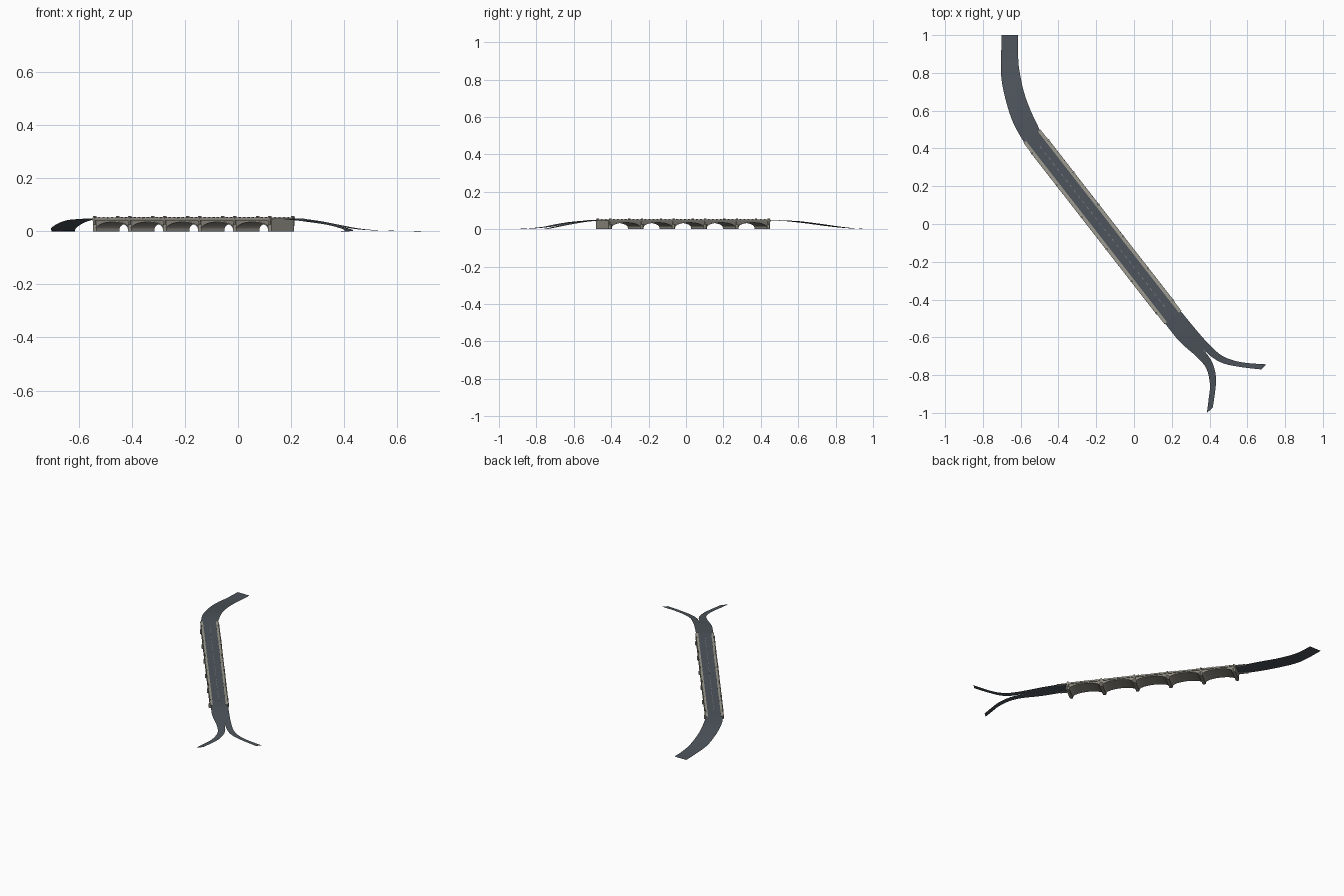
import bpy, bmesh, math
from mathutils import Vector, Matrix

if "Cube" in bpy.data.objects:
    bpy.data.objects.remove(bpy.data.objects["Cube"])

# Bridge frame: local x runs along the bridge, local y across it
ANG = math.atan2(-0.789, 0.614)
FRAME = Matrix.Translation((-0.167, -0.015, 0)) @ Matrix.Rotation(ANG, 4, 'Z')
BAY, PIER, N = 0.2146, 0.022, 5
HALF = (BAY * N + PIER) / 2
LONG = 0.608
HW = 0.054
ROAD_Z = 0.047


def material(name, col):
    m = bpy.data.materials.new(name)
    m.diffuse_color = (*col, 1)
    m.use_nodes = True
    m.node_tree.nodes["Principled BSDF"].inputs["Base Color"].default_value = m.diffuse_color
    return m


STONE = material("stone", (0.27, 0.26, 0.22))
PALE = material("pale_stone", (0.34, 0.33, 0.28))
ASPHALT = material("asphalt", (0.075, 0.09, 0.105))
PAINT = material("paint", (0.3, 0.33, 0.35))


def finish(name, bm, mat, local=True):
    if local:
        bmesh.ops.recalc_face_normals(bm, faces=bm.faces)
    me = bpy.data.meshes.new(name)
    bm.to_mesh(me)
    bm.free()
    me.materials.append(mat)
    ob = bpy.data.objects.new(name, me)
    bpy.context.collection.objects.link(ob)
    if local:
        ob.matrix_world = FRAME
    return ob


def box(bm, x0, x1, y0, y1, z0, z1):
    m = Matrix.Translation(((x0 + x1) / 2, (y0 + y1) / 2, (z0 + z1) / 2))
    m = m @ Matrix.Diagonal((x1 - x0, y1 - y0, z1 - z0, 1))
    bmesh.ops.create_cube(bm, size=1, matrix=m)


def prism(bm, pts, vec):
    f = bm.faces.new([bm.verts.new(p) for p in pts])
    g = bmesh.ops.extrude_face_region(bm, geom=[f], use_keep_orig=True)
    bmesh.ops.translate(bm, vec=vec, verts=[v for v in g['geom'] if isinstance(v, bmesh.types.BMVert)])


def arch(i, grow=0.0, steps=16):
    cx = -HALF + PIER / 2 + BAY * (i + 0.5)
    r = (BAY - PIER) / 2 + grow
    return [(cx - r * math.cos(math.pi * k / steps),
             0.010 + (0.025 + grow) * math.sin(math.pi * k / steps)) for k in range(steps + 1)]


# Stone body: one side profile with five arches
prof = [(-HALF, 0.042), (-HALF, 0)]
for i in range(N):
    a = arch(i)
    prof += [(a[0][0], 0)] + a + [(a[-1][0], 0)]
prof += [(HALF, 0), (HALF, 0.042)]
bm = bmesh.new()
prism(bm, [(x, -HW, z) for x, z in prof], (0, 2 * HW, 0))
finish("arched_body", bm, STONE)

# Arch rings standing slightly proud of both faces
bm = bmesh.new()
for i in range(N):
    inner, outer = arch(i), arch(i, 0.004)
    for s in (-1, 1):
        for k in range(len(inner) - 1):
            q = [inner[k], inner[k + 1], outer[k + 1], outer[k]]
            prism(bm, [(x, s * HW, z) for x, z in q], (0, s * 0.0015, 0))
finish("arch_rings", bm, PALE)

# Pointed cutwaters on the piers, with narrow pilasters above
bm = bmesh.new()
for i in range(N + 1):
    x = -HALF + PIER / 2 + BAY * i
    for s in (-1, 1):
        prism(bm, [(x - PIER / 2, s * HW, 0), (x + PIER / 2, s * HW, 0), (x, s * (HW + 0.008), 0)], (0, 0, 0.026))
        y0, y1 = sorted((s * HW, s * (HW + 0.004)))
        box(bm, x - 0.006, x + 0.006, y0, y1, 0.02, 0.041)
finish("pier_cutwaters", bm, STONE)

# Cornice slab
bm = bmesh.new()
box(bm, -HALF, HALF, -HW - 0.005, HW + 0.005, 0.040, 0.0455)
finish("cornice_slab", bm, STONE)

# Pavements on both sides
bm = bmesh.new()
for s in (-1, 1):
    y0, y1 = sorted((s * 0.040, s * 0.057))
    box(bm, -LONG, LONG, y0, y1, 0.0455, 0.0485)
finish("pavements", bm, PALE)

# Parapets: rail, small posts, taller posts over the piers
bm = bmesh.new()
for s in (-1, 1):
    c = s * 0.055
    box(bm, -HALF, HALF, c - 0.002, c + 0.002, 0.048, 0.0515)
    for j in range(N * 8 + 1):
        x = -HALF + PIER / 2 + BAY * j / 8
        tall = j % 8 == 0
        w, h = (0.0045, 0.057) if tall else (0.0025, 0.0535)
        box(bm, x - w, x + w, c - w, c + w, 0.048, h)
finish("parapets", bm, PALE)


def spline(pts, sub=4):
    p = [Vector(q) for q in pts]
    p = [2 * p[0] - p[1]] + p + [2 * p[-1] - p[-2]]
    out = []
    for i in range(1, len(p) - 2):
        a, b, c, d = p[i - 1:i + 3]
        for k in range(sub):
            t = k / sub
            out.append(0.5 * (2 * b + (c - a) * t + (2 * a - 5 * b + 4 * c - d) * t * t
                              + (3 * b - a - 3 * c + d) * t ** 3))
    return out + [p[-2]]


def ribbon(name, left, right, heights, mat=ASPHALT):
    L = spline([(*p, z) for p, z in zip(left, heights)])
    R = spline([(*p, z) for p, z in zip(right, heights)])
    bm = bmesh.new()
    lv, rv = [bm.verts.new(p) for p in L], [bm.verts.new(p) for p in R]
    for k in range(len(L) - 1):
        bm.faces.new((lv[k], lv[k + 1], rv[k + 1], rv[k]))
    bm.normal_update()
    ob = finish(name, bm, mat, local=False)
    for f in ob.data.polygons:
        f.use_smooth = True
    return ob


def corner(x, y):
    return (FRAME @ Vector((x, y, 0))).xy[:]


# Straight roadway over the bridge
W = 0.053
ribbon("bridge_roadway", [corner(-LONG, -W), corner(LONG, -W)],
       [corner(-LONG, W), corner(LONG, W)], [ROAD_Z, ROAD_Z])

# Single approach ramp, curving to run straight back
ribbon("approach_ramp",
       [(-0.702, 1.0), (-0.703, 0.88), (-0.702, 0.77), (-0.675, 0.64), (-0.637, 0.53), corner(-LONG, -W)],
       [(-0.614, 1.0), (-0.614, 0.91), (-0.608, 0.82), (-0.583, 0.70), (-0.547, 0.60), corner(-LONG, W)],
       [0.0, 0.004, 0.014, 0.031, 0.043, ROAD_Z])

# Forked ramps at the other end, sharing a centre line until they split
mid = corner(LONG, 0)
ribbon("fork_front_ramp",
       [corner(LONG, -W), (0.243, -0.624), (0.333, -0.704), (0.384, -0.767), (0.402, -0.85), (0.396, -0.92), (0.386, -1.0)],
       [mid, (0.288, -0.587), (0.357, -0.655), (0.412, -0.728), (0.434, -0.81), (0.429, -0.89), (0.417, -0.972)],
       [ROAD_Z, 0.038, 0.025, 0.012, 0.004, 0.001, 0.0])
ribbon("fork_right_ramp",
       [mid, (0.288, -0.587), (0.357, -0.655), (0.42, -0.71), (0.48, -0.74), (0.57, -0.758), (0.673, -0.77)],
       [corner(LONG, W), (0.312, -0.54), (0.378, -0.617), (0.447, -0.684), (0.51, -0.717), (0.59, -0.735), (0.70, -0.743)],
       [ROAD_Z, 0.038, 0.025, 0.012, 0.005, 0.002, 0.0])

# Dashed lane line along the bridge
bm = bmesh.new()
for k in range(30):
    x = -HALF + 2 * HALF * (k + 0.5) / 30
    box(bm, x - 0.008, x + 0.008, -0.0012, 0.0012, 0.0468, 0.0474)
finish("lane_dashes", bm, PAINT)
